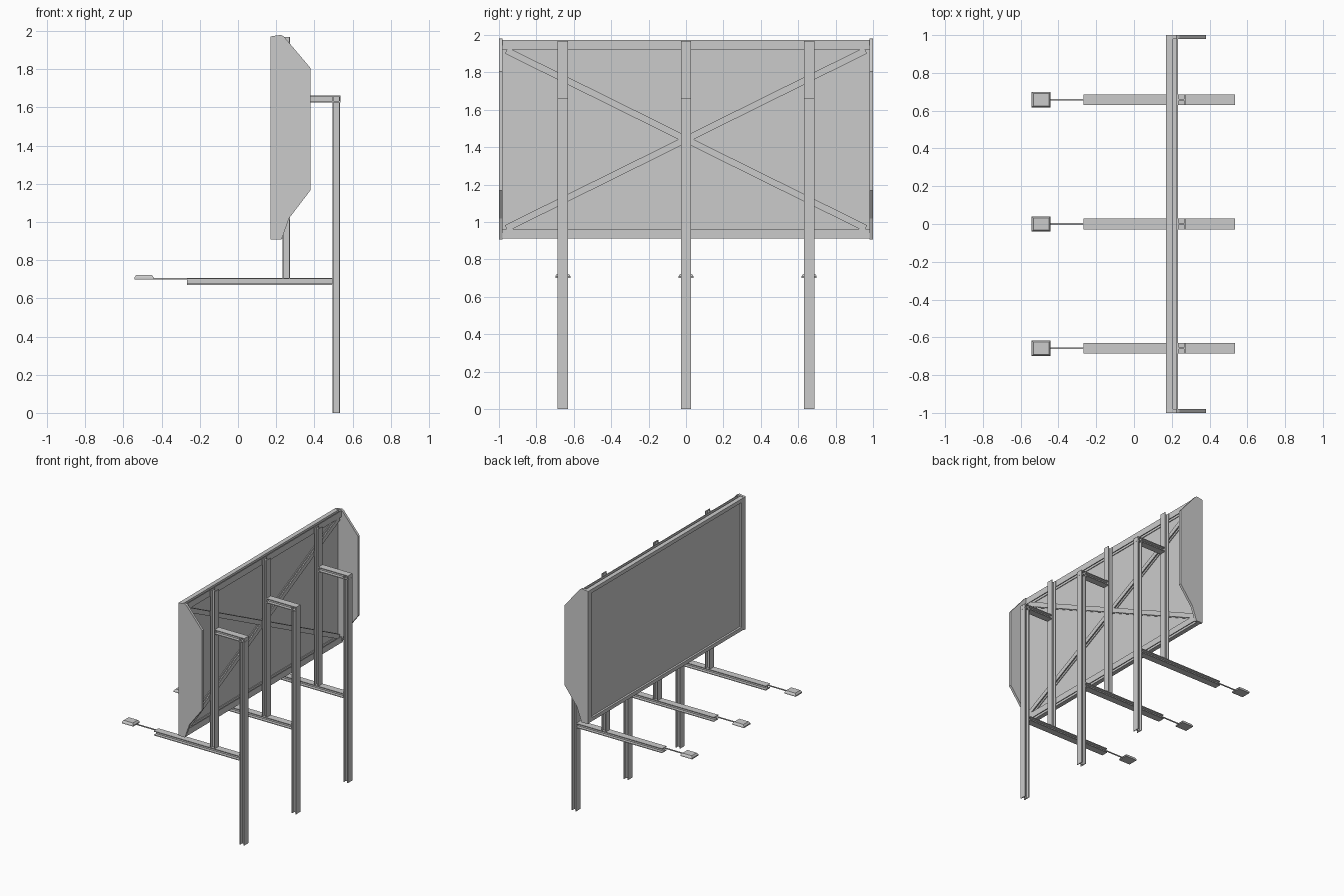
import bpy, bmesh
from mathutils import Vector

if "Cube" in bpy.data.objects:
    bpy.data.objects.remove(bpy.data.objects["Cube"])

def make(name, bm):
    bmesh.ops.recalc_face_normals(bm, faces=bm.faces)
    me = bpy.data.meshes.new(name)
    bm.to_mesh(me)
    bm.free()
    ob = bpy.data.objects.new(name, me)
    bpy.context.collection.objects.link(ob)
    return ob

def extrude(name, pts, vec):
    """Extrude a closed outline of 3D points along a vector."""
    bm = bmesh.new()
    f = bm.faces.new([bm.verts.new(p) for p in pts])
    r = bmesh.ops.extrude_face_region(bm, geom=[f], use_keep_orig=True)
    bmesh.ops.translate(bm, vec=vec, verts=[v for v in r["geom"] if isinstance(v, bmesh.types.BMVert)])
    return make(name, bm)

def box(name, lo, hi):
    (x0, y0, z0), (x1, y1, z1) = lo, hi
    return extrude(name, [(x0, y0, z0), (x1, y0, z0), (x1, y1, z0), (x0, y1, z0)], Vector((0, 0, z1 - z0)))

def ibeam(name, a, b, n, depth, width, t=0.006):
    """I-section beam from a to b; flanges face along n."""
    a, b, n = Vector(a), Vector(b), Vector(n)
    w = (b - a).normalized().cross(n)
    h, d, s = width / 2, depth / 2, t / 2
    prof = [(-h, -d), (h, -d), (h, -d + t), (s, -d + t), (s, d - t), (h, d - t),
            (h, d), (-h, d), (-h, d - t), (-s, d - t), (-s, -d + t), (-h, -d + t)]
    return extrude(name, [a + w * u + n * v for u, v in prof], b - a)

X, Z = (1, 0, 0), (0, 0, 1)

# Three support bays, each with a lamp on a rod
for i, y in enumerate((-0.658, 0, 0.658)):
    ibeam(f"post_{i}", (0.515, y, 0), (0.515, y, 1.662), X, 0.04, 0.056)
    ibeam(f"top_arm_{i}", (0.272, y, 1.645), (0.536, y, 1.645), Z, 0.036, 0.056)
    ibeam(f"lower_arm_{i}", (-0.267, y, 0.689), (0.495, y, 0.689), Z, 0.036, 0.056)
    ibeam(f"panel_upright_{i}", (0.252, y, 0.707), (0.252, y, 1.968), X, 0.04, 0.056)
    box(f"lamp_rod_{i}", (-0.45, y - 0.004, 0.7), (-0.2, y + 0.004, 0.707))
    # Lamp head: plate tapering toward the top
    bm = bmesh.new()
    rings = [[bm.verts.new((-0.492 + sx * hx, y + sy * hy, z))
              for sx, sy in ((-1, -1), (1, -1), (1, 1), (-1, 1))]
             for hx, hy, z in ((0.051, 0.041, 0.7), (0.051, 0.041, 0.709), (0.041, 0.032, 0.723))]
    bm.faces.new(rings[0])
    bm.faces.new(rings[-1])
    for lo, hi in zip(rings, rings[1:]):
        for k in range(4):
            bm.faces.new((lo[k], lo[(k + 1) % 4], hi[(k + 1) % 4], hi[k]))
    make(f"lamp_head_{i}", bm)

# Display panel with raised front border
box("display_panel", (0.186, -0.98, 0.92), (0.2, 0.98, 1.965))
for nm, z in (("bottom", 0.912), ("top", 1.942)):
    box(f"{nm}_border", (0.17, -0.98, z), (0.2, 0.98, z + 0.03))
for nm, y in (("left", -0.98), ("right", 0.95)):
    box(f"{nm}_border", (0.17, y, 0.942), (0.2, y + 0.03, 1.942))

# Rear rails and crossed braces
for nm, z in (("bottom", 0.937), ("top", 1.947)):
    ibeam(f"{nm}_rail", (0.216, -0.98, z), (0.216, 0.98, z), X, 0.032, 0.05)
for nm, s in (("rising", 1), ("falling", -1)):
    ibeam(f"{nm}_brace", (0.215, -0.96, 1.442 - s * 0.475), (0.215, 0.96, 1.442 + s * 0.475), X, 0.028, 0.036)

# End plates
side = [(0.17, 0.907), (0.228, 0.907), (0.268, 1.02), (0.381, 1.168),
        (0.381, 1.805), (0.24, 1.972), (0.225, 1.98), (0.17, 1.972)]
for nm, y in (("left", -1.0), ("right", 0.98)):
    extrude(f"{nm}_end_plate", [(x, y, z) for x, z in side], Vector((0, 0.02, 0)))
